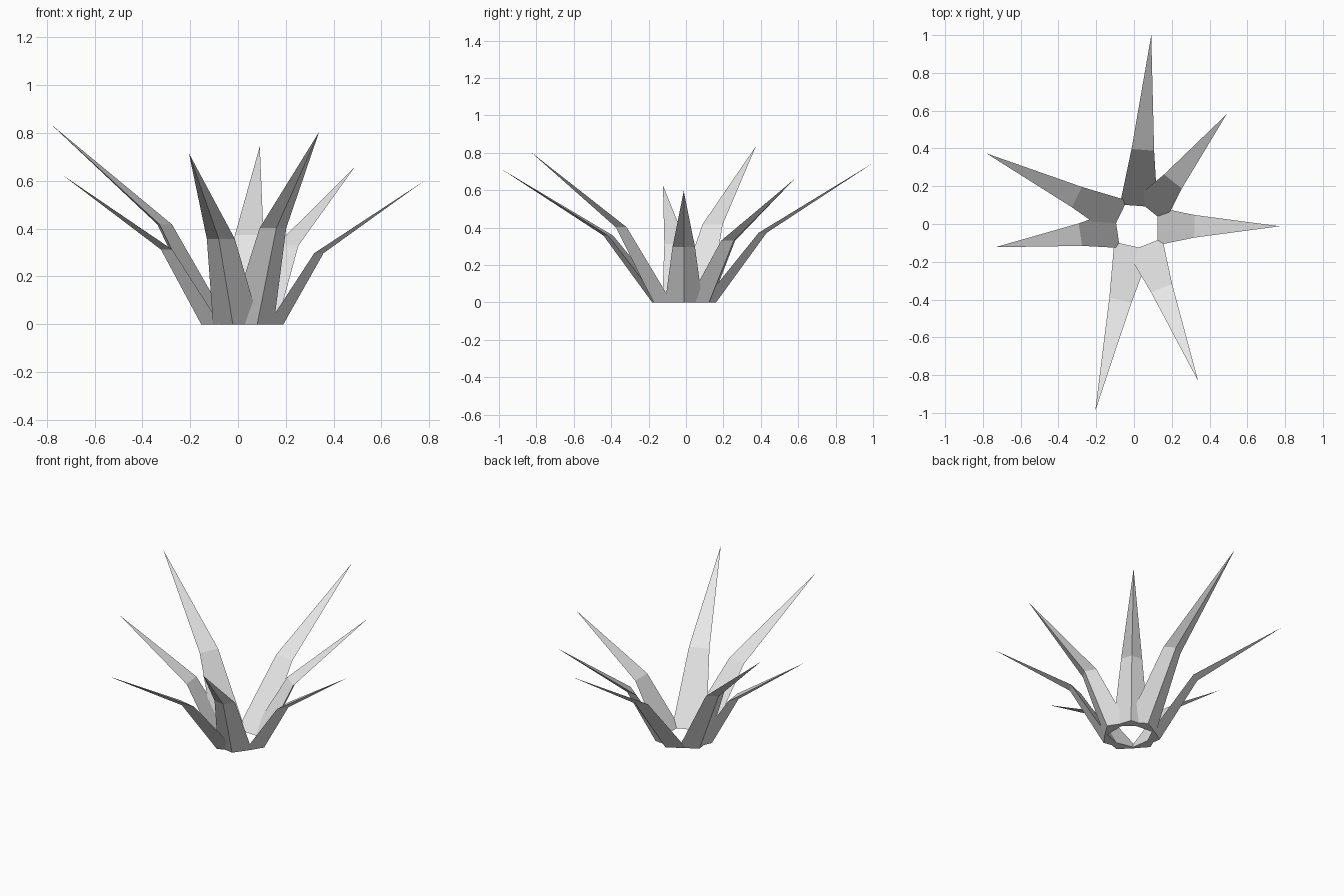
import bpy
from math import cos, sin, radians
from mathutils import Vector

cube = bpy.data.objects.get("Cube")
if cube:
    bpy.data.objects.remove(cube, do_unlink=True)

# Single pale grey material
grey = bpy.data.materials.new("pale_grey")
grey.use_nodes = True
colour = (0.8, 0.8, 0.8, 1)
grey.diffuse_color = colour
grey.node_tree.nodes["Principled BSDF"].inputs["Base Color"].default_value = colour

CENTRE = Vector((0.017, -0.012, 0))
BASE_RADIUS, HALF_WIDTH, KEEL_DEPTH = 0.108, 0.1, 0.065
BEND, TAPER = 0.4, 0.6   # where the leaf bends outward, and its width there


def leaf(name, angle, reach, height):
    """Bent spike: flat inner face, keeled outer side, single point at the tip."""
    out = Vector((cos(radians(angle)), sin(radians(angle)), 0))
    side = Vector((-out.y, out.x, 0))

    def ring(radius, z, scale):
        mid = CENTRE + out * radius + Vector((0, 0, z))
        return [mid + side * HALF_WIDTH * scale,
                mid - side * HALF_WIDTH * scale,
                mid + out * KEEL_DEPTH * scale]

    verts = ring(BASE_RADIUS, 0, 1) + ring(reach * BEND, height / 2, TAPER)
    verts.append(CENTRE + out * reach + Vector((0, 0, height)))
    faces = [(0, 1, 2)]
    for i in range(3):
        j = (i + 1) % 3
        faces += [(j, i, i + 3, j + 3), (j + 3, i + 3, 6)]
    mesh = bpy.data.meshes.new(name)
    mesh.from_pydata(verts, [], faces)
    mesh.materials.append(grey)
    mesh.update()
    obj = bpy.data.objects.new(name, mesh)
    bpy.context.collection.objects.link(obj)


# Rosette of leaves: angle, reach, height
leaves = [
    (0, 0.755, 0.595),
    (51.4, 0.758, 0.66),
    (85.8, 1.014, 0.745),
    (154.2, 0.886, 0.835),
    (188.4, 0.76, 0.625),
    (257.2, 1.003, 0.715),
    (291.5, 0.88, 0.805),
]
for number, spec in enumerate(leaves, 1):
    leaf(f"leaf_{number}", *spec)
